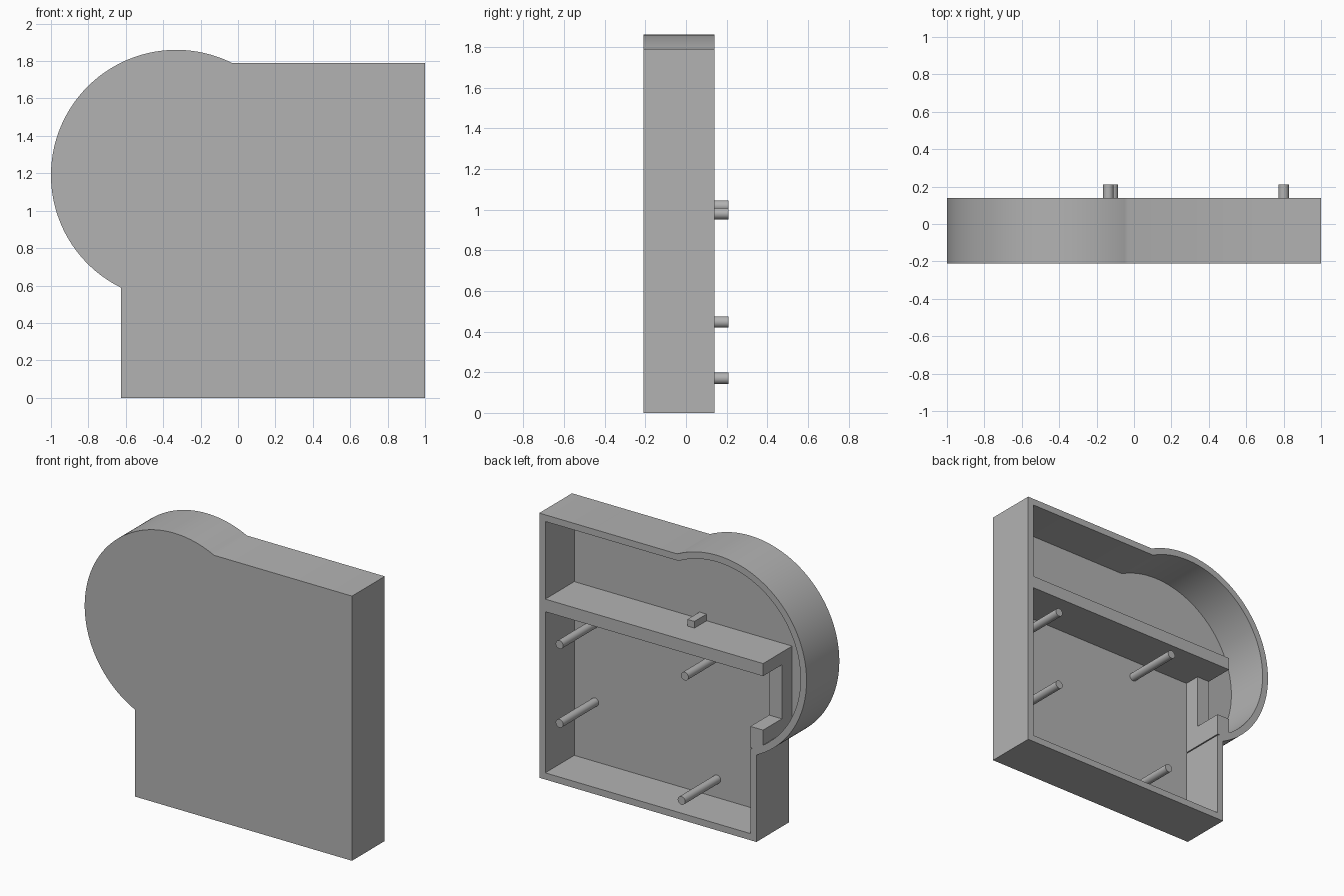
import bpy, bmesh
from math import sqrt, atan2, cos, sin, pi, radians

cube = bpy.data.objects.get("Cube")
if cube:
    bpy.data.objects.remove(cube)

FRONT, FLOOR, BACK, PIN_TIP = -0.21, -0.17, 0.14, 0.21
WALL = 0.045
CX, CZ, RADIUS = -0.33, 1.19, 0.67
LEFT, RIGHT, TOP = 1.0, -0.625, 1.79

grey = bpy.data.materials.new("plain grey")
grey.use_nodes = True
colour = (0.45, 0.45, 0.45, 1)
grey.diffuse_color = colour
grey.node_tree.nodes["Principled BSDF"].inputs["Base Color"].default_value = colour


def finish(name, bm, smooth=False):
    bmesh.ops.recalc_face_normals(bm, faces=bm.faces[:])
    mesh = bpy.data.meshes.new(name)
    bm.to_mesh(mesh)
    bm.free()
    mesh.materials.append(grey)
    obj = bpy.data.objects.new(name, mesh)
    bpy.context.collection.objects.link(obj)
    if smooth:
        bpy.ops.object.select_all(action='DESELECT')
        obj.select_set(True)
        bpy.context.view_layer.objects.active = obj
        bpy.ops.object.shade_smooth_by_angle(angle=radians(30))
    return obj


def outline(inset, steps=96):
    """Rectangle joined to a round bulge, shrunk by the inset."""
    r, left, right = RADIUS - inset, LEFT - inset, RIGHT + inset
    top, bottom = TOP - inset, inset
    start = atan2(top - CZ, sqrt(r * r - (top - CZ) ** 2))
    end = atan2(-sqrt(r * r - (right - CX) ** 2), right - CX) + 2 * pi
    pts = [(right, bottom), (left, bottom), (left, top)]
    for i in range(steps + 1):
        a = start + (end - start) * i / steps
        pts.append((CX + r * cos(a), CZ + r * sin(a)))
    return pts


def loop(bm, pts, y):
    return [bm.verts.new((x, y, z)) for x, z in pts]


def bridge(bm, a, b):
    for i in range(len(a)):
        j = (i + 1) % len(a)
        bm.faces.new((a[i], a[j], b[j], b[i]))


def prism(name, pts, y0, y1, smooth=False):
    bm = bmesh.new()
    a, b = loop(bm, pts, y0), loop(bm, pts, y1)
    bm.faces.new(a)
    bm.faces.new(b)
    bridge(bm, a, b)
    return finish(name, bm, smooth)


def box(name, x0, x1, y0, y1, z0, z1):
    return prism(name, [(x0, z0), (x1, z0), (x1, z1), (x0, z1)], y0, y1)


# Open-backed tray: front plate, outer wall, rim, inner wall and floor
bm = bmesh.new()
loops = [loop(bm, outline(inset), y) for inset, y in
         ((0, FRONT), (0, BACK), (WALL, BACK), (WALL, FLOOR))]
for a, b in zip(loops, loops[1:]):
    bridge(bm, a, b)
bm.faces.new(loops[0])
bm.faces.new(loops[-1])
finish("tray_shell", bm, smooth=True)

# Divider shelf and the notched wall below its free end
END, INNER = -0.675, RIGHT + WALL
SHELF_LOW, SHELF_TOP, STUB_TOP = 1.135, 1.22, 0.77
box("divider_shelf", END, LEFT - WALL, FLOOR, BACK, SHELF_LOW, SHELF_TOP)
box("notch_wall", END, INNER, FLOOR, -0.06, STUB_TOP, SHELF_LOW)
box("notch_stub", END, INNER, FLOOR, BACK, 0.625, STUB_TOP)

# Small block standing on the shelf
box("shelf_block", -0.035, 0.018, FLOOR, -0.04, SHELF_TOP, SHELF_TOP + 0.045)

# Mounting pins
pins = {"upper_left_pin": (0.80, 0.98), "upper_right_pin": (-0.137, 1.017),
        "lower_left_pin": (0.80, 0.447), "lower_right_pin": (-0.113, 0.17)}
for name, (px, pz) in pins.items():
    ring = [(px + 0.028 * cos(2 * pi * i / 32), pz + 0.028 * sin(2 * pi * i / 32))
            for i in range(32)]
    prism(name, ring, FLOOR, PIN_TIP, smooth=True)
